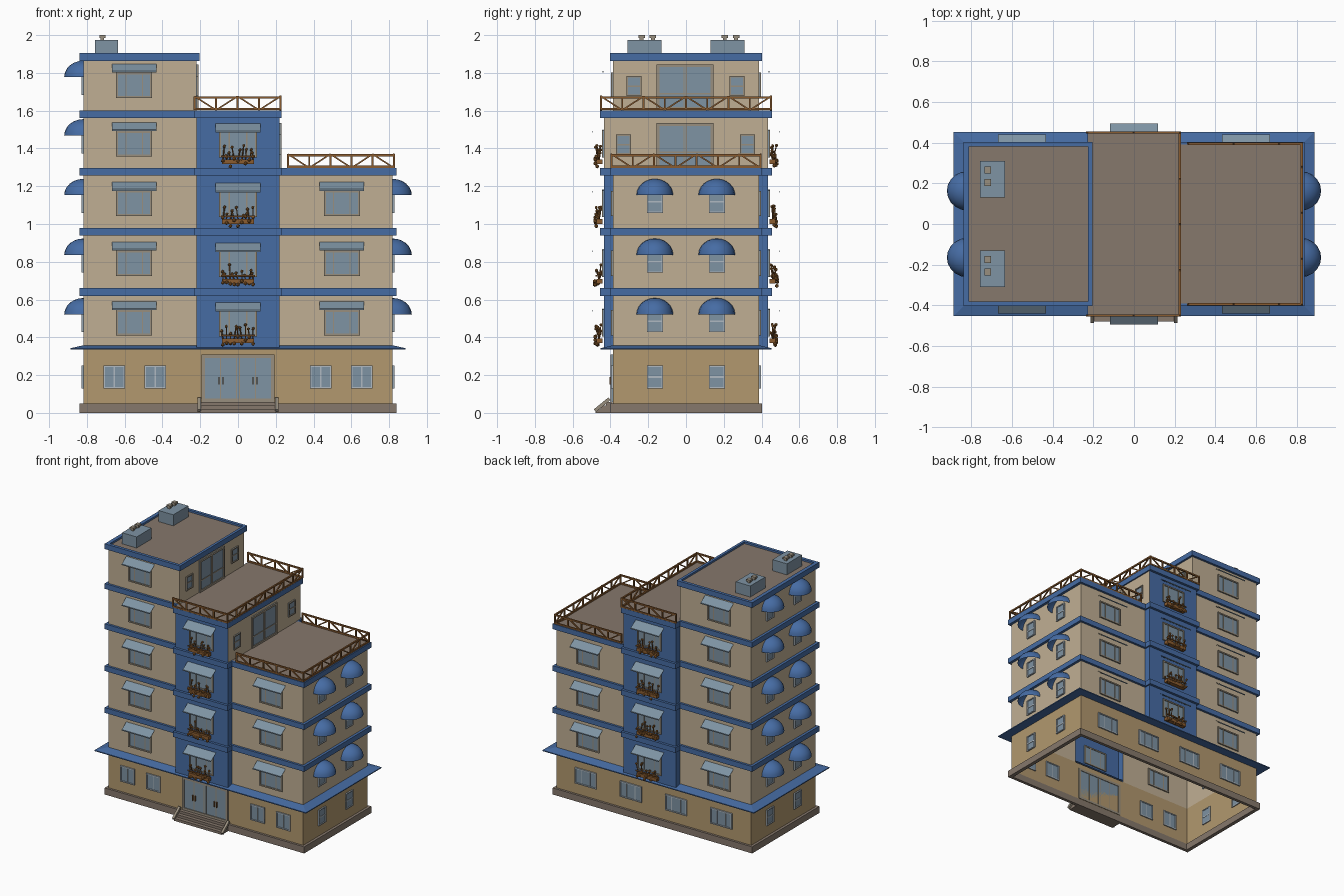
import bpy, bmesh, math, random
from mathutils import Vector, Matrix

if "Cube" in bpy.data.objects:
    bpy.data.objects.remove(bpy.data.objects["Cube"])
random.seed(4)

def lin(c):
    c /= 255
    return c / 12.92 if c < 0.04 else ((c + 0.055) / 1.055) ** 2.4

COL = dict(cream_wall=(192, 175, 148), tan_wall=(178, 152, 110), blue=(70, 108, 164),
           glass=(126, 147, 163), roof_brown=(134, 120, 108), wood=(138, 92, 48),
           frame=(152, 142, 126), pale_frame=(176, 186, 194), leaf_brown=(150, 100, 48))
MATS = {}
for n, c in COL.items():
    m = bpy.data.materials.new(n)
    m.diffuse_color = (*[lin(v) for v in c], 1)
    m.use_nodes = True
    m.node_tree.nodes["Principled BSDF"].inputs["Base Color"].default_value = m.diffuse_color
    MATS[n] = m

PARTS = {}
def part(name, mat):
    return PARTS.setdefault(name, (bmesh.new(), mat))[0]

# Wall coordinates: u along the wall, d outward distance, z up
def P(f, u, d, z):
    return Vector({'front': (u, -d, z), 'back': (u, d, z),
                   'right': (d, u, z), 'left': (-d, u, z)}[f])

def box(name, mat, f, u0, u1, d0, d1, z0, z1):
    bm = part(name, mat)
    a, b = P(f, u0, d0, z0), P(f, u1, d1, z1)
    s = [abs(v) for v in (b - a)]
    bmesh.ops.create_cube(bm, size=1, matrix=Matrix.Translation((a + b) / 2) @ Matrix.Diagonal((*s, 1)))

def quad(name, mat, pts):
    bm = part(name, mat)
    bm.faces.new([bm.verts.new(p) for p in pts])

def wall(name, mat, f, u0, u1, d, z0, z1):
    pts = [P(f, u0, d, z0), P(f, u1, d, z0), P(f, u1, d, z1), P(f, u0, d, z1)]
    quad(name, mat, pts if f in ('front', 'right') else pts[::-1])

def strut(name, mat, p, q, w):
    p, q = Vector(p), Vector(q)
    v = q - p
    M = Matrix.Translation((p + q) / 2) @ v.to_track_quat('Z', 'Y').to_matrix().to_4x4()
    bmesh.ops.create_cube(part(name, mat), size=1, matrix=M @ Matrix.Diagonal((w, w, v.length, 1)))

def window(f, u, w, d, z0, z1, splits=(), hsplits=(), fr='frame', t=0.01):
    a, b = u - w / 2, u + w / 2
    n = 'window_' + fr
    box('window_glass', 'glass', f, a, b, d - .004, d + .004, z0, z1)
    for x0, x1 in ((a, a + t), (b - t, b)):
        box(n, fr, f, x0, x1, d - .008, d + .01, z0, z1)
    for y0, y1 in ((z0, z0 + t), (z1 - t, z1)):
        box(n, fr, f, a, b, d - .008, d + .01, y0, y1)
    for s in splits:
        box(n, fr, f, a + w * s - .003, a + w * s + .003, d - .006, d + .007, z0, z1)
    for s in hsplits:
        z = z0 + (z1 - z0) * s
        box(n, fr, f, a, b, d - .006, d + .007, z - .004, z + .004)

def awning(f, u, w, d, z0, z1, out):
    for k in (0, -.006):
        quad('awning', 'glass', [P(f, u - w/2, d, z1 + k), P(f, u - w/2, d + out, z0 + k),
                                 P(f, u + w/2, d + out, z0 + k), P(f, u + w/2, d, z1 + k)])
    box('awning', 'glass', f, u - w/2, u + w/2, d + out - .003, d + out, z0 - .008, z0)

def dome(f, u, d, z):
    bm = part('dome_awning', 'blue')
    vs = bmesh.ops.create_uvsphere(bm, u_segments=20, v_segments=12, radius=1)['verts']
    kill = [v for v in vs if v.co.z < -1e-3 or v.co.y < -1e-3]
    keep = [v for v in vs if not (v.co.z < -1e-3 or v.co.y < -1e-3)]
    for v in keep:
        v.co = P(f, u + v.co.x * .097, d + v.co.y * .102, z + v.co.z * .086)
        for fc in v.link_faces:
            fc.smooth = True
    bmesh.ops.delete(bm, geom=kill, context='VERTS')

def railing(p, q, z, h, n):
    p, q = Vector((*p, z)), Vector((*q, z))
    up = Vector((0, 0, h))
    lo = Vector((0, 0, .006))
    for o in (lo, up - lo):
        strut('roof_railing', 'wood', p + o, q + o, .011)
    for i in range(n + 1):
        a = p.lerp(q, i / n)
        strut('roof_railing', 'wood', a, a + up, .01)
        if i < n:
            b = p.lerp(q, (i + 1) / n)
            s, e = (a, b + up) if i % 2 else (a + up, b)
            strut('roof_railing', 'wood', s, e, .008)

def planter(f, d, z):
    # window box with rails and irregular plants
    box('planter_tray', 'wood', f, -.085, .085, d + .008, d + .04, z + .025, z + .05)
    box('planter_tray', 'wood', f, -.09, .09, d + .036, d + .044, z + .062, z + .07)
    for i in range(9):
        u = -.08 + i * .02
        base = P(f, u, d + .025, z + .045)
        tip = P(f, u + random.uniform(-.012, .012), d + random.uniform(.012, .045), z + random.uniform(.065, .125))
        strut('planter_stem', 'wood', base, tip, .005)
        for c, r in ((tip, .009), (P(f, u, d + random.uniform(.03, .048), z + random.uniform(.012, .065)), .011)):
            bmesh.ops.create_icosphere(part('planter_leaves', 'leaf_brown'), subdivisions=1, radius=r,
                                       matrix=Matrix.Translation(c))

W, D, T, TD = .818, .386, .22, .435      # half sizes of wings and tower
F = [.345, .66, .976, 1.292, 1.602]      # storey floors
FB = ('front', 'back')

# Plinth and ground floor, open underneath
for f in FB:
    box('plinth', 'roof_brown', f, -.838, .838, .38, .403, 0, .05)
    wall('ground_wall', 'tan_wall', f, -W, W, D, .05, .345)
for f in ('left', 'right'):
    box('plinth', 'roof_brown', f, -.403, .403, .81, .838, 0, .05)
    wall('ground_wall', 'tan_wall', f, -D, D, W, .05, .345)

# Sloping canopy ring
bm = part('canopy', 'blue')
rings = [[bm.verts.new((sx * x, sy * y, z)) for sx, sy in ((-1, -1), (1, -1), (1, 1), (-1, 1))]
         for x, y, z in ((W, D, .335), (.888, .453, .335), (.888, .453, .342), (W, D, .358))]
for a, b in zip(rings, rings[1:]):
    for i in range(4):
        j = (i + 1) % 4
        bm.faces.new((a[i], a[j], b[j], b[i]))

# Wings and tower walls
for f in FB:
    wall('left_wing_wall', 'cream_wall', f, -W, -T, D, .345, 1.88)
    wall('right_wing_wall', 'cream_wall', f, T, W, D, .345, 1.28)
    wall('tower_wall', 'blue', f, -T, T, TD, .345, 1.58)
    s = -1 if f == 'front' else 1
    for side, top in (('left', 1.58), ('right', 1.28)):
        wall('tower_return', 'blue', side, *sorted((s * D, s * TD)), T, .345, top)
wall('left_wing_wall', 'cream_wall', 'left', -D, D, W, .345, 1.88)
wall('right_wing_wall', 'cream_wall', 'right', -D, D, W, .345, 1.28)
wall('tower_terrace_wall', 'cream_wall', 'right', -TD, TD, T, 1.28, 1.58)
wall('left_terrace_wall', 'cream_wall', 'right', -D, D, -T, 1.58, 1.88)

# Blue storey bands
for i, z in enumerate((.62, .938, 1.256, 1.562, 1.864)):
    z1 = z + .04
    for f in FB:
        box('band', 'blue', f, -.838, -.205 if i == 4 else -T, .38, .403, z, z1)
        if i < 4:
            box('band', 'blue', f, -.23, .23, .43, .454, z, z1)
            for a in (-.23, .21):
                box('band', 'blue', f, a, a + .02, .38, .44, z, z1)
        if i < 3:
            box('band', 'blue', f, T, .838, .38, .403, z, z1)
    box('band', 'blue', 'left', -.403, .403, .81, .838, z, z1)
    if i < 3:
        box('band', 'blue', 'right', -.403, .403, .81, .838, z, z1)
box('band', 'blue', 'right', -.454, .454, .21, .23, 1.562, 1.602)
box('band', 'blue', 'right', -.403, .403, -.225, -.205, 1.864, 1.904)

# Flat roofs
for x0, x1, y, z in ((-.82, -.22, .386, 1.89), (-.225, .228, .452, 1.6035), (.225, .824, .39, 1.2975)):
    quad('flat_roof', 'roof_brown', [(x0, -y, z), (x1, -y, z), (x1, y, z), (x0, y, z)])

# Terrace railings on three sides
for x0, x1, y, z, n, m in ((-.23, .225, .45, 1.603, 4, 8), (.265, .825, .395, 1.297, 5, 7)):
    for s in (-1, 1):
        railing((x0, s * y), (x1, s * y), z, .073, n)
    railing((x1, -y), (x1, y), z, .073, m)

# Front and back windows, awnings and planters
for i, z in enumerate(F):
    for f in FB:
        for u in (-.55, .55):
            if u < 0 or i < 3:
                window(f, u, .19, D, z + .066, z + .2, (.27, .73))
                awning(f, u, .236, D, z + .208, z + .246, .055)
        if i < 4:
            window(f, 0, .2, TD, z + .06, z + .205, (.27, .73))
            awning(f, 0, .236, TD, z + .2, z + .24, .06)
            planter(f, TD, z)
    for f in ('left', 'right'):
        if f == 'left' or i < 3:
            for u in (-.165, .163):
                window(f, u, .085, W, z + .082, z + .2, (), (.5,), 'pale_frame', .007)
                dome(f, u, W, z + .177)

# Ground floor windows
for u in (-.655, -.438, .438, .655):
    window('front', u, .116, D, .13, .25, (.5,), (), 'pale_frame', .008)
for u in (-.57, -.19, .19, .57):
    window('back', u, .18, D, .13, .25, (.3, .7), (), 'pale_frame', .008)
for f in ('left', 'right'):
    for u in (-.165, .163):
        window(f, u, .085, W, .13, .25, (), (.5,), 'pale_frame', .007)

# Terrace doors and side windows
for d, z0, z1, us in ((T, 1.297, 1.535, (-.33, .325)), (-T, 1.604, 1.845, (-.275, .27))):
    window('right', -.005, .3, d, z0, z1, (.48, .52), (.35,), 'frame', .015)
    for u in us:
        window('right', u, .08, d, z1 - .168, z1 - .062, (), (.5,), 'frame', .008)

# Entrance doors, handles and steps
window('front', 0, .385, D + .004, .058, .308, (.26, .48, .52, .74), (), 'frame', .017)
for u in (-.1, -.08, .08, .1):
    box('door_handle', 'wood', 'front', u - .003, u + .003, .395, .405, .15, .19)
for k in range(3):
    box('entrance_step', 'roof_brown', 'front', -.2, .2, .39, .48 - .028 * k, .019 * k, .019 * (k + 1))
for x in (-.205, .205):
    strut('step_cheek', 'frame', (x, -.482, .012), (x, -.405, .075), .018)

# Roof plant boxes with capped vents
for y, vents in ((.22, (.265, .205)), (-.22, (-.235, -.175))):
    box('roof_unit', 'glass', 'back', -.757, -.635, y - .09, y + .09, 1.885, 1.974)
    for v in vents:
        box('roof_vent', 'frame', 'back', -.727, -.709, v - .01, v + .01, 1.97, 1.99)
        box('roof_vent', 'frame', 'back', -.734, -.702, v - .017, v + .017, 1.986, 2.0)

# Turn every collected part into an object
for name, (bm, mat) in PARTS.items():
    me = bpy.data.meshes.new(name)
    if name == 'dome_awning' or name == 'canopy':
        bmesh.ops.recalc_face_normals(bm, faces=bm.faces)
    bm.to_mesh(me)
    bm.free()
    me.materials.append(MATS[mat])
    bpy.context.collection.objects.link(bpy.data.objects.new(name, me))
